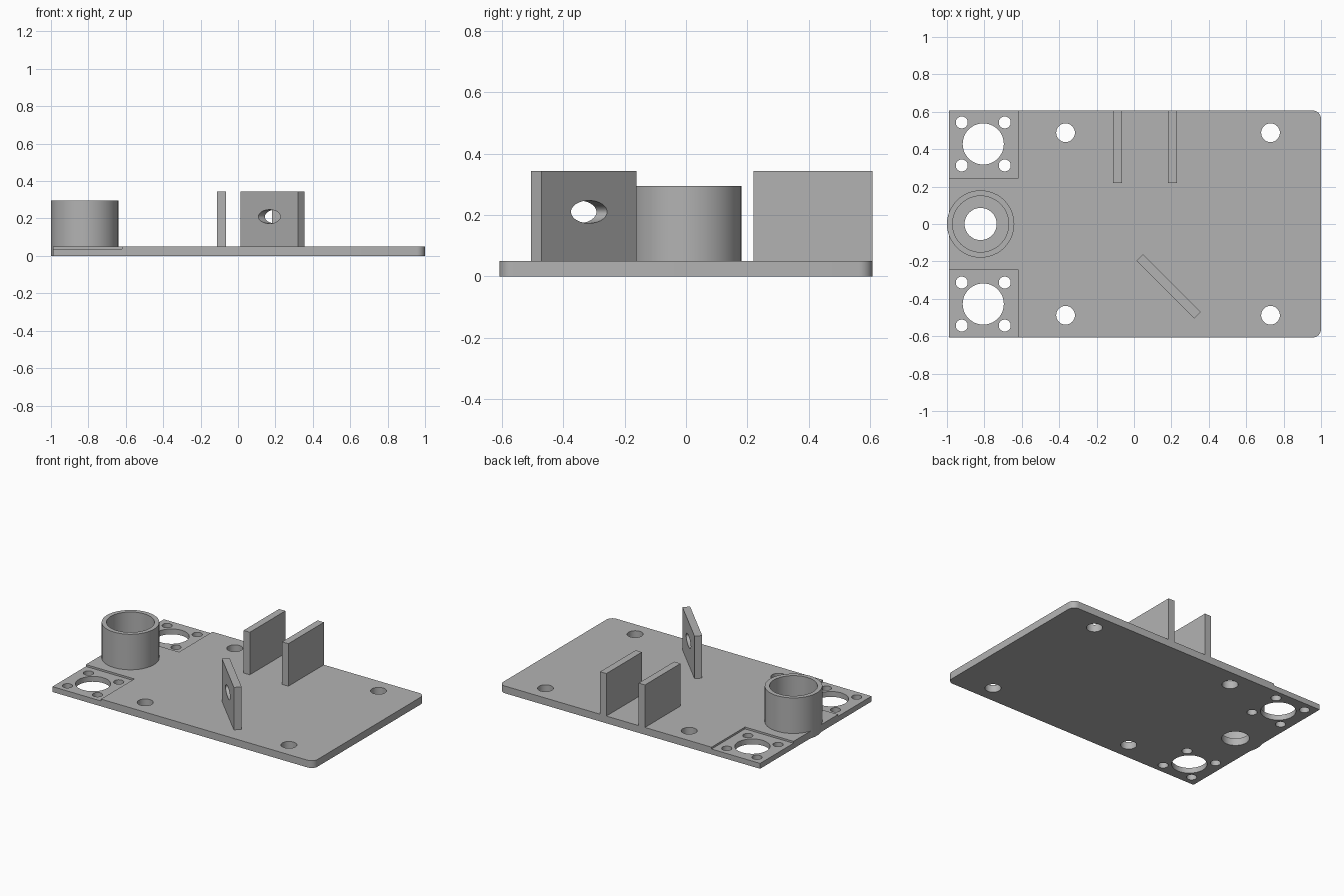
import bpy, bmesh, math
from mathutils import Matrix, Vector

cube = bpy.data.objects.get("Cube")
if cube:
    bpy.data.objects.remove(cube, do_unlink=True)

grey = bpy.data.materials.new("plain_grey")
grey.use_nodes = True
grey.diffuse_color = (0.45, 0.45, 0.45, 1)
grey.node_tree.nodes["Principled BSDF"].inputs["Base Color"].default_value = grey.diffuse_color

HALF_Y, LEFT, RIGHT, THICK = 0.607, -0.99, 1.0, 0.05
FIN_TOP = 0.343


def finish(bm, name):
    bmesh.ops.recalc_face_normals(bm, faces=bm.faces)
    mesh = bpy.data.meshes.new(name)
    bm.to_mesh(mesh)
    bm.free()
    mesh.materials.append(grey)
    obj = bpy.data.objects.new(name, mesh)
    bpy.context.collection.objects.link(obj)
    return obj


def add_box(bm, lo, hi):
    lo, hi = Vector(lo), Vector(hi)
    m = Matrix.Translation((lo + hi) / 2) @ Matrix.Diagonal((*(hi - lo), 1))
    bmesh.ops.create_cube(bm, size=1, matrix=m)


def add_cylinder(bm, x, y, radius, z0, z1):
    bmesh.ops.create_cone(bm, cap_ends=True, segments=48, radius1=radius, radius2=radius,
                          depth=z1 - z0, matrix=Matrix.Translation((x, y, (z0 + z1) / 2)))


def box(name, lo, hi):
    bm = bmesh.new()
    add_box(bm, lo, hi)
    return finish(bm, name)


def cut(obj, bm):
    """Subtract a temporary solid and bake the result."""
    tool = finish(bm, "cutter")
    mod = obj.modifiers.new("cut", 'BOOLEAN')
    mod.operation, mod.solver, mod.object = 'DIFFERENCE', 'EXACT', tool
    bpy.context.view_layer.objects.active = obj
    bpy.ops.object.modifier_apply(modifier=mod.name)
    bpy.data.objects.remove(tool, do_unlink=True)


def smooth(obj):
    bpy.ops.object.select_all(action='DESELECT')
    obj.select_set(True)
    bpy.context.view_layer.objects.active = obj
    bpy.ops.object.shade_smooth_by_angle(angle=math.radians(30))


# Base plate with rounded corners on one end
bm = bmesh.new()
add_box(bm, (LEFT, -HALF_Y, 0), (RIGHT, HALF_Y, THICK))
corners = [e for e in bm.edges
           if all(v.co.x > 0 for v in e.verts)
           and abs(e.verts[0].co.z - e.verts[1].co.z) > 0.01]
bmesh.ops.bevel(bm, geom=corners, offset=0.045, segments=8, profile=0.5, affect='EDGES')
plate = finish(bm, "base_plate")

# Shallow square pockets in the two square corners
bm = bmesh.new()
for s in (-1, 1):
    y0, y1 = sorted((s * 0.243, s * 0.7))
    add_box(bm, (-1.1, y0, 0.037), (-0.62, y1, 0.1))
cut(plate, bm)

# Motor holes, screw holes, mounting holes and the tube seat
bm = bmesh.new()
for s in (-1, 1):
    cx, cy = -0.806, s * 0.428
    add_cylinder(bm, cx, cy, 0.11, -0.1, 0.2)
    for dx in (-1, 1):
        for dy in (-1, 1):
            add_cylinder(bm, cx + dx * 0.115, cy + dy * 0.115, 0.032, -0.1, 0.2)
    for x in (-0.366, 0.73):
        add_cylinder(bm, x, s * 0.488, 0.05, -0.1, 0.2)
TUBE_X = -0.82
add_cylinder(bm, TUBE_X, 0, 0.18, -0.1, 0.2)
cut(plate, bm)
smooth(plate)

# Cup with a bored floor, as a spun profile
profile = [(0.086, 0), (0.18, 0), (0.18, 0.295), (0.15, 0.295), (0.15, THICK), (0.086, THICK)]
bm = bmesh.new()
verts = [bm.verts.new((TUBE_X + r, 0, z)) for r, z in profile]
edges = [bm.edges.new((verts[i - 1], verts[i])) for i in range(len(verts))]
bmesh.ops.spin(bm, geom=verts + edges, cent=(TUBE_X, 0, 0), axis=(0, 0, 1),
               angle=math.tau, steps=48, use_duplicate=False)
bmesh.ops.remove_doubles(bm, verts=bm.verts, dist=0.0005)
smooth(finish(bm, "tube_holder"))

# Two parallel upright fins at the back edge
for name, x in (("right_fin", -0.112), ("left_fin", 0.182)):
    box(name, (x, 0.22, THICK), (x + 0.048, HALF_Y, FIN_TOP))

# Diagonal upright with an oval through hole
bracket = box("diagonal_bracket", (-0.218, -0.0245, THICK), (0.218, 0.0245, FIN_TOP))
bm = bmesh.new()
add_cylinder(bm, 0, 0, 1, -0.1, 0.1)
bm.transform(Matrix.Translation((0, 0, 0.21)) @ Matrix.Rotation(math.pi / 2, 4, 'X')
             @ Matrix.Diagonal((0.083, 0.037, 1, 1)))
cut(bracket, bm)
bracket.data.transform(Matrix.Translation((0.185, -0.333, 0)) @ Matrix.Rotation(-math.pi / 4, 4, 'Z'))
smooth(bracket)
